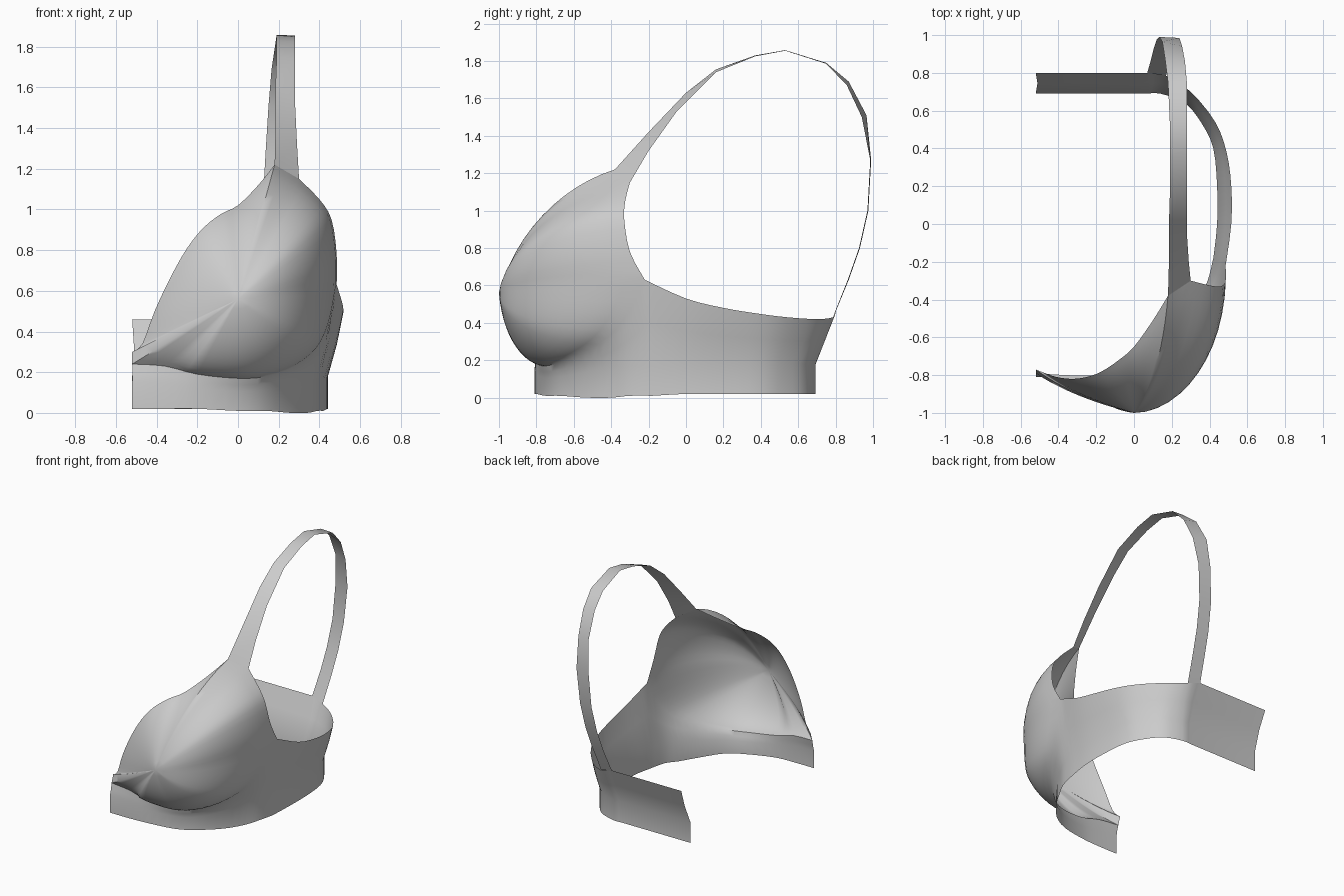
import bpy, bmesh, math
from mathutils import Vector

if "Cube" in bpy.data.objects:
    bpy.data.objects.remove(bpy.data.objects["Cube"])

fabric = bpy.data.materials.new("grey fabric")
fabric.use_nodes = True
grey = (0.6, 0.6, 0.6, 1)
fabric.diffuse_color = grey
fabric.node_tree.nodes["Principled BSDF"].inputs["Base Color"].default_value = grey


def smooth_path(points, steps=3):
    """Catmull-Rom curve through points of any dimension."""
    pts = [Vector(p) for p in points]
    out = []
    for i in range(len(pts) - 1):
        a, b, c, d = pts[max(i - 1, 0)], pts[i], pts[i + 1], pts[min(i + 2, len(pts) - 1)]
        for s in range(steps):
            t = s / steps
            out.append(0.5 * (2 * b + (c - a) * t + (2 * a - 5 * b + 4 * c - d) * t * t
                              + (3 * b - a - 3 * c + d) * t ** 3))
    return out + [pts[-1]]


def loft(bm, rows):
    grid = [[bm.verts.new(p) for p in row] for row in rows]
    for r, s in zip(grid, grid[1:]):
        for i in range(len(r) - 1):
            bm.faces.new((r[i], r[i + 1], s[i + 1], s[i]))


def finish(bm, name, angle):
    bmesh.ops.remove_doubles(bm, verts=bm.verts, dist=0.0005)
    bmesh.ops.recalc_face_normals(bm, faces=bm.faces)
    mesh = bpy.data.meshes.new(name)
    bm.to_mesh(mesh)
    bm.free()
    mesh.materials.append(fabric)
    obj = bpy.data.objects.new(name, mesh)
    bpy.context.collection.objects.link(obj)
    bpy.ops.object.select_all(action="DESELECT")
    bpy.context.view_layer.objects.active = obj
    obj.select_set(True)
    bpy.ops.object.shade_smooth_by_angle(angle=math.radians(angle))


# Seam under the cup, from centre front to the armhole
underwire = smooth_path([(-.52, -.79, .24), (-.36, -.8, .23), (-.2, -.8, .19), (0, -.77, .17),
                         (.14, -.7, .18), (.28, -.57, .23), (.39, -.42, .32),
                         (.45, -.31, .45), (.485, -.22, .63)])
# Top edge of the wing, from the armhole to centre back
wing_top = smooth_path([(.485, -.22, .63), (.515, 0, .53), (.515, .2, .48), (.49, .38, .45),
                        (.43, .54, .43), (.3, .7, .42), (.17, .785, .43), (.07, .8, .46)])
# Lower hem below both edges
hem_front = smooth_path([(-.52, -.81, .02), (-.36, -.81, .02), (-.2, -.8, .02), (0, -.75, .01),
                         (.14, -.67, .01), (.26, -.53, 0), (.34, -.4, 0),
                         (.39, -.3, .01), (.42, -.18, .01)])
hem_back = smooth_path([(.42, -.18, .01), (.44, 0, .02), (.44, .2, .02), (.42, .4, .02),
                        (.36, .53, .02), (.27, .64, .02), (.14, .69, .02), (.07, .69, .02)])
top = underwire + wing_top[1:] + [Vector((-.52, .8, .46))]
hem = hem_front + hem_back[1:] + [Vector((-.52, .69, .02))]

# Band: straight lower strip, then a gently flaring wing
body = bmesh.new()
mid = [h + Vector((0, 0, min(.16, .6 * (t.z - h.z)))) for h, t in zip(hem, top)]
flare = [m.lerp(t, .5) + (t - m).cross(Vector((0, 0, 1))).length * Vector((.08, 0, 0))
         for m, t in zip(mid, top)]
loft(body, [hem, mid, flare, top])

# Cup rim: neckline from the strap down, and armhole up to the strap
armhole = smooth_path([(.485, -.22, .63), (.485, -.3, .78), (.46, -.33, .95),
                       (.4, -.325, 1.05), (.3, -.3, 1.15)])
neckline = smooth_path([(.18, -.38, 1.22), (.1, -.51, 1.12), (0, -.65, 1.02), (-.08, -.72, .98),
                        (-.17, -.78, .91), (-.25, -.81, .81), (-.33, -.82, .67),
                        (-.41, -.81, .5), (-.47, -.79, .34), (-.52, -.77, .3)])
strap_seam = [armhole[-1].lerp(neckline[0], t / 3) for t in (1, 2)]
rim = underwire + armhole[1:] + strap_seam + neckline + [underwire[0]]

# Cup: elliptical ribs from the rim to the apex, fuller toward the side
apex = Vector((0, -1, .56))
rings = []
for k in range(13):
    a = k / 12 * math.pi / 2
    ring = []
    for p in rim:
        fullness = min(1, max(.3, .62 + .8 * p.x - .25 * (p.z - .6)))
        if p.z < .3:
            fullness = max(fullness, .8 if p.x > -.3 else .3)
        d = apex - p
        dome = p + Vector((d.x * (1 - math.cos(a)), d.y * math.sin(a), d.z * (1 - math.cos(a))))
        ring.append((p + d * (k / 12)).lerp(dome, fullness) if k < 12 else apex)
    rings.append(ring)
loft(body, rings)
bmesh.ops.dissolve_degenerate(body, edges=body.edges, dist=0.0001)
finish(body, "cup_and_band", 50)

# Shoulder strap: inner and outer edges looping over to the back
inner = [(.18, -.38, 1.22), (.185, -.2, 1.42), (.185, 0, 1.63), (.19, .16, 1.755), (.19, .37, 1.83),
         (.19, .53, 1.858), (.18, .75, 1.79), (.165, .87, 1.69), (.15, .965, 1.51), (.135, .99, 1.27),
         (.12, .975, 1.0), (.105, .93, .8), (.09, .87, .63), (.07, .8, .46)]
outer = [(.3, -.3, 1.15), (.29, -.2, 1.32), (.28, -.05, 1.53), (.28, .16, 1.74), (.28, .37, 1.825),
         (.28, .53, 1.855), (.28, .75, 1.785), (.27, .86, 1.67), (.255, .94, 1.5), (.24, .985, 1.27),
         (.22, .97, 1.0), (.205, .925, .8), (.19, .865, .63), (.17, .785, .43)]
strap = bmesh.new()
loft(strap, [inner, outer])
finish(strap, "shoulder_strap", 40)
